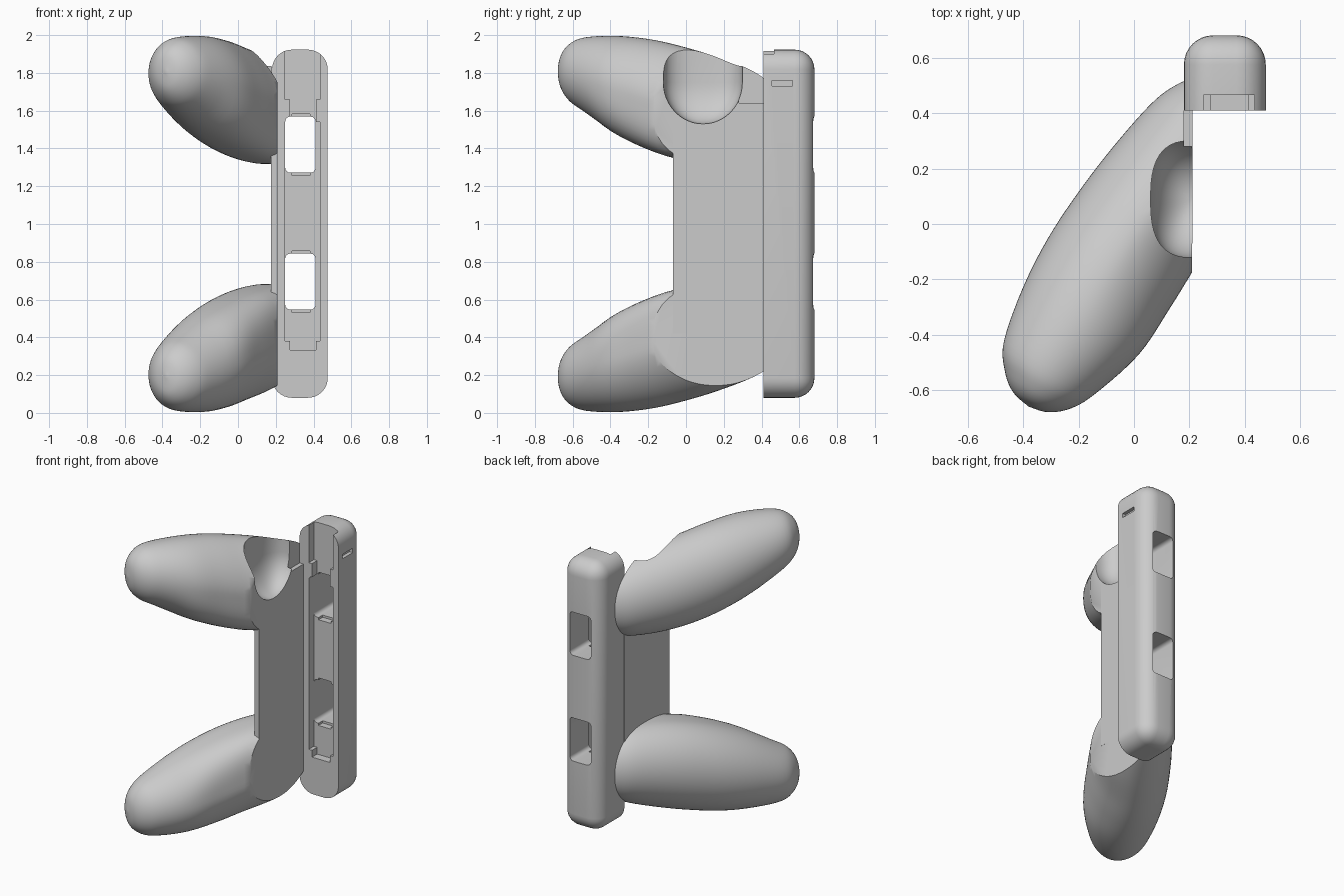
import bpy, bmesh, math
from mathutils import Vector

old = bpy.data.objects.get("Cube")
if old:
    bpy.data.objects.remove(old, do_unlink=True)

grey = bpy.data.materials.new("light_grey")
grey.use_nodes = True
TONE = (0.6, 0.6, 0.6, 1)
grey.diffuse_color = TONE
grey.node_tree.nodes["Principled BSDF"].inputs["Base Color"].default_value = TONE


def make(name, bm):
    bmesh.ops.recalc_face_normals(bm, faces=bm.faces)
    mesh = bpy.data.meshes.new(name)
    bm.to_mesh(mesh)
    bm.free()
    mesh.materials.append(grey)
    obj = bpy.data.objects.new(name, mesh)
    bpy.context.collection.objects.link(obj)
    return obj


def box(name, xs, ys, zs, radius=0, pick=None, segments=4):
    bm = bmesh.new()
    bmesh.ops.create_cube(bm, size=1)
    for v in bm.verts:
        v.co = Vector([r[0] if c < 0 else r[1] for c, r in zip(v.co, (xs, ys, zs))])
    if radius:
        bmesh.ops.bevel(bm, geom=[e for e in bm.edges if pick(e)], offset=radius,
                        segments=segments, profile=0.5, affect='EDGES')
    return make(name, bm)


def cut(obj, cutter):
    mod = obj.modifiers.new("cut", 'BOOLEAN')
    mod.operation, mod.solver, mod.object = 'DIFFERENCE', 'EXACT', cutter
    deps = bpy.context.evaluated_depsgraph_get()
    mesh = bpy.data.meshes.new_from_object(obj.evaluated_get(deps))
    obj.modifiers.clear()
    obj.data = mesh
    bpy.data.objects.remove(cutter, do_unlink=True)


def along_y(e):
    a, b = e.verts
    return abs(a.co.y - b.co.y) > 0.01


def superellipse(a, n):
    c, s = math.cos(a), math.sin(a)
    r = (abs(c) ** n + abs(s) ** n) ** (-1 / n)
    return r * c, r * s


# Handle sections: distance along axis, side limits, bottom and top
SECTIONS = [
    (-.76, 0, 0, .195, .195), (-.743, -.075, .07, .1, .285),
    (-.69, -.14, .135, .04, .355), (-.6, -.195, .185, .01, .41),
    (-.4, -.232, .25, .005, .52), (-.2, -.243, .264, .025, .60),
    (0, -.231, .27, .065, .655), (.2, -.205, .28, .115, .682),
    (.4, -.165, .25, .18, .675), (.5, -.125, .18, .235, .63),
    (.56, -.075, .1, .3, .56), (.58, 0, 0, .43, .43)]


def spline(rows, steps):
    for i in range(len(rows) - 1):
        p = [rows[min(max(i + k, 0), len(rows) - 1)] for k in (-1, 0, 1, 2)]
        for s in range(steps):
            t = s / steps
            yield [b + t / 2 * (c - a + t * (2*a - 5*b + 4*c - d + t * (3*(b - c) + d - a)))
                   for a, b, c, d in zip(*p)]
    yield list(rows[-1])


def handle(name, flip):
    bm = bmesh.new()
    d, n = Vector((.5, .866, 0)), Vector((.866, -.5, 0))
    rows, count, rings = list(spline(SECTIONS, 5)), 64, []

    def point(u, v, z):
        co = d * u + n * v
        return bm.verts.new((co.x, co.y, 2 - z if flip else z))

    for u, v0, v1, z0, z1 in rows[1:-1]:
        # Inner side grows fuller above and slacker below towards the plate
        blend = min(max((u + .5) / .45, 0), 1)
        ring = []
        for k in range(count):
            a = 2 * math.pi * k / count
            power = 2
            if math.cos(a) > 0:
                power += blend * (1.6 if math.sin(a) > 0 else -.3)
            c, s = superellipse(a, power)
            ring.append(point(u, (v0 + v1) / 2 + (v1 - v0) / 2 * c,
                              (z0 + z1) / 2 + (z1 - z0) / 2 * s))
        rings.append(ring)
    tips = [point(r[0], r[1], r[3]) for r in (rows[0], rows[-1])]
    for k in range(count):
        j = (k + 1) % count
        for r, s in zip(rings, rings[1:]):
            bm.faces.new((r[k], r[j], s[j], s[k]))
        for tip, r in zip(tips, (rings[0], rings[-1])):
            bm.faces.new((tip, r[k], r[j]))
    obj = make(name, bm)
    # Flat inner side against the plate and the bar
    cut(obj, box("cutter", (.21, 1), (-1, 1), (-1, 3)))
    cut(obj, box("cutter", (.185, 1), (.41, 1), (-1, 3)))
    return obj


def scoop():
    # Upright pocket, squarish in plan, with a bowl-shaped floor
    bm = bmesh.new()
    bmesh.ops.create_uvsphere(bm, u_segments=48, v_segments=24, radius=1)
    for v in bm.verts:
        x, y, z = v.co
        flat = math.hypot(x, y)
        c, s = superellipse(math.atan2(y, x), 2.7)
        if z > 0.01:
            z += 1
            flat = 1 if flat > 0.01 else 0
        v.co = (.212 + .152 * c * flat, .09 + .21 * s * flat, 1.75 + .22 * z)
    return make("cutter", bm)


lower_handle = handle("lower_handle", False)
upper_handle = handle("upper_handle", True)

# Flat plate joining the handles to the bar
plate = box("side_plate", (.176, .2101), (-.07, .415), (.42, 1.64))

for part in (upper_handle, plate):
    cut(part, scoop())
cut(upper_handle, box("cutter", (.18, .3), (.28, .5), (1.64, 2.2)))

# Bar with rounded back and sharp front rim
bar = box("rail_bar", (.18, .475), (.41, .68), (.08, 1.923), .105,
          lambda e: max(v.co.y for v in e.verts) > .5, 8)

# Stepped channel in the front of the bar, open at the top
for xs, zs in [((.25, .435), (1.66, 2.1)), ((.275, .412), (1.5, 1.7)),
               ((.25, .435), (.38, 1.54)), ((.275, .412), (.333, .4))]:
    cut(bar, box("cutter", xs, (.3, .465), zs))

# Two windows through the bar, each with shallow tabs at its ends
for z in (.695, 1.42):
    cut(bar, box("cutter", (.25, .41), (.3, .9), (z - .148, z + .148), .025, along_y))
    cut(bar, box("cutter", (.285, .38), (.4, .51), (z - .163, z + .163)))

# Small slot on the outer side
cut(bar, box("cutter", (.45, .6), (.455, .565), (1.73, 1.76)))

for obj in (lower_handle, upper_handle, plate, bar):
    bpy.ops.object.select_all(action='DESELECT')
    obj.select_set(True)
    bpy.context.view_layer.objects.active = obj
    bpy.ops.object.shade_smooth_by_angle(angle=math.radians(35))
